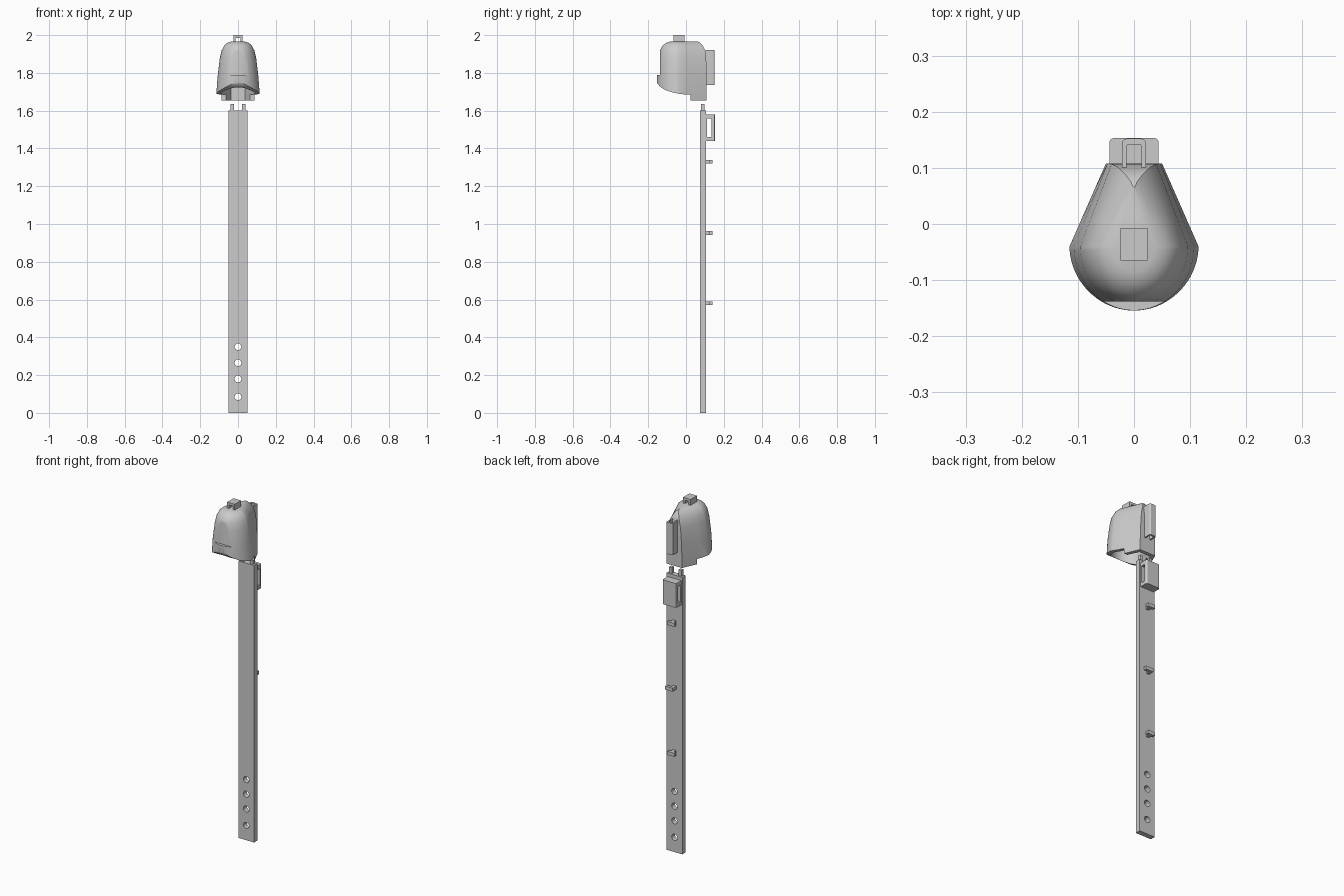
import bpy, bmesh, math
from mathutils import Vector

cube = bpy.data.objects.get("Cube")
if cube:
    bpy.data.objects.remove(cube, do_unlink=True)

grey = bpy.data.materials.new("plain_grey")
grey.use_nodes = True
grey.diffuse_color = (0.6, 0.6, 0.6, 1)
grey.node_tree.nodes["Principled BSDF"].inputs["Base Color"].default_value = (0.6, 0.6, 0.6, 1)


def finish(name, bm):
    bmesh.ops.recalc_face_normals(bm, faces=bm.faces)
    mesh = bpy.data.meshes.new(name)
    bm.to_mesh(mesh)
    bm.free()
    mesh.materials.append(grey)
    obj = bpy.data.objects.new(name, mesh)
    bpy.context.collection.objects.link(obj)
    return obj


def loft(name, rings):
    """Skin equal-length rings of points and cap both ends."""
    bm = bmesh.new()
    loops = [[bm.verts.new(p) for p in ring] for ring in rings]
    n = len(loops[0])
    for a, b in zip(loops, loops[1:]):
        for i in range(n):
            j = (i + 1) % n
            bm.faces.new((a[i], a[j], b[j], b[i]))
    bm.faces.new(loops[0])
    bm.faces.new(loops[-1])
    return finish(name, bm)


def prism_z(name, points, z0, z1):
    return loft(name, [[(x, y, z) for x, y in points] for z in (z0, z1)])


def prism_x(name, points, x0, x1):
    return loft(name, [[(x, y, z) for y, z in points] for x in (x0, x1)])


def box(name, x0, x1, y0, y1, z0, z1):
    return prism_z(name, [(x0, y0), (x1, y0), (x1, y1), (x0, y1)], z0, z1)


def select(obj):
    bpy.ops.object.select_all(action='DESELECT')
    obj.select_set(True)
    bpy.context.view_layer.objects.active = obj


def cut(obj, cutter):
    cutter.hide_render = True
    mod = obj.modifiers.new("cut", 'BOOLEAN')
    mod.operation = 'DIFFERENCE'
    mod.solver = 'EXACT'
    mod.object = cutter
    select(obj)
    bpy.ops.object.modifier_apply(modifier=mod.name)
    bpy.data.objects.remove(cutter, do_unlink=True)


def round_back(half, y0, y1, r, steps=5):
    """Plan outline with rounded rear corners, from right front to left front."""
    right = [(half - r + r * math.cos(a), y1 - r + r * math.sin(a))
             for a in (i * math.pi / 2 / steps for i in range(steps + 1))]
    side = [(half, y0)] + right
    return side + [(-x, y) for x, y in reversed(side)]


# Pole with a row of round holes
pole = box("pole", -0.05, 0.05, 0.075, 0.105, 0, 1.6)
for z in (0.085, 0.18, 0.265, 0.35):
    ring = [(0.018 * math.cos(math.tau * i / 24), z + 0.018 * math.sin(math.tau * i / 24))
            for i in range(24)]
    cut(pole, loft("hole", [[(x, y, h) for x, h in ring] for y in (0, 0.2)]))

# Pins at the pole top
for side, label in ((1, "left"), (-1, "right")):
    box(label + "_pin", side * 0.03 - 0.009, side * 0.03 + 0.009, 0.08, 0.098, 1.59, 1.635)

# Wide belt loop behind the pole
belt_loop = prism_z("belt_loop", round_back(0.044, 0.104, 0.153, 0.008), 1.44, 1.58)
cut(belt_loop, box("slot", -0.1, 0.1, 0.112, 0.136, 1.46, 1.558))

# Small cable hooks: T-shaped at the ends, L-shaped in the middle
hooks = (("upper", 1.33, -0.023, 0.023, 0), ("middle", 0.953, -0.012, 0.036, -0.003),
         ("lower", 0.58, -0.023, 0.023, 0))
for label, z, x0, x1, stem in hooks:
    box(label + "_hook_stem", stem - 0.009, stem + 0.009, 0.104, 0.128, z - 0.01, z + 0.01)
    box(label + "_hook_arm", x0, x1, 0.124, 0.14, z - 0.01, z + 0.01)


# Hood: half-round front, straight sides converging on a narrow back
def hood_section(z, r, front, w, back, inset=0):
    r, front, w, back = r - inset, front - inset, max(w - inset * 0.6, 0.001), back - inset
    arc = [(r * math.cos(a), -0.04 - front * math.sin(a), z)
           for a in (i * math.pi / 40 for i in range(41))]
    sides = [((r + (w - r) * t), -0.04 + (back + 0.04) * t, z) for t in (0.33, 0.67, 1)]
    return arc + [(-x, y, h) for x, y, h in sides] + sides[::-1]


sections = [
    (1.62, 0.115, 0.115, 0.050, 0.108),
    (1.69, 0.115, 0.115, 0.050, 0.108),
    (1.79, 0.107, 0.114, 0.047, 0.108),
    (1.88, 0.096, 0.105, 0.040, 0.107),
    (1.92, 0.086, 0.098, 0.028, 0.101),
    (1.945, 0.073, 0.084, 0.016, 0.089),
    (1.959, 0.057, 0.065, 0.006, 0.076),
    (1.966, 0.036, 0.045, 0.001, 0.065),
]
hood = loft("hood", [hood_section(*s) for s in sections])
inner = [hood_section(*s, inset=0.022) for s in sections[1:5]]
inner.insert(0, [(x, y, 1.55) for x, y, z in inner[0]])
cut(hood, loft("cavity", inner))
# Flattened face above the brim
cut(hood, box("face_cut", -0.2, 0.2, -0.3, -0.138, 1.79, 2.1))
# Curved lower edge, rising to the brim at the front
curve = [(0.025 - 0.18 * math.sin(a), 1.76 - 0.075 * math.cos(a))
         for a in (i * math.pi / 32 for i in range(17))]
cut(hood, prism_x("under_cut", [(-0.3, 1.5), (0.3, 1.5), (0.3, 1.655), (0.025, 1.655)]
                  + curve + [(-0.3, 1.76)], -0.3, 0.3))
select(hood)
bpy.ops.object.shade_smooth_by_angle(angle=math.radians(32))

# Open channel on the back of the hood
outer = round_back(0.021, 0.096, 0.152, 0.008)
inside = round_back(0.013, 0.096, 0.142, 0.003)
prism_z("back_channel", outer + inside[::-1], 1.737, 1.92)

# Bridge-shaped lug on the hood top
box("lug_roof", -0.024, 0.024, -0.065, -0.007, 1.986, 2.0)
for side, label in ((1, "left"), (-1, "right")):
    xs = sorted((side * 0.012, side * 0.024))
    box("lug_" + label + "_leg", xs[0], xs[1], -0.065, -0.007, 1.95, 1.986)
